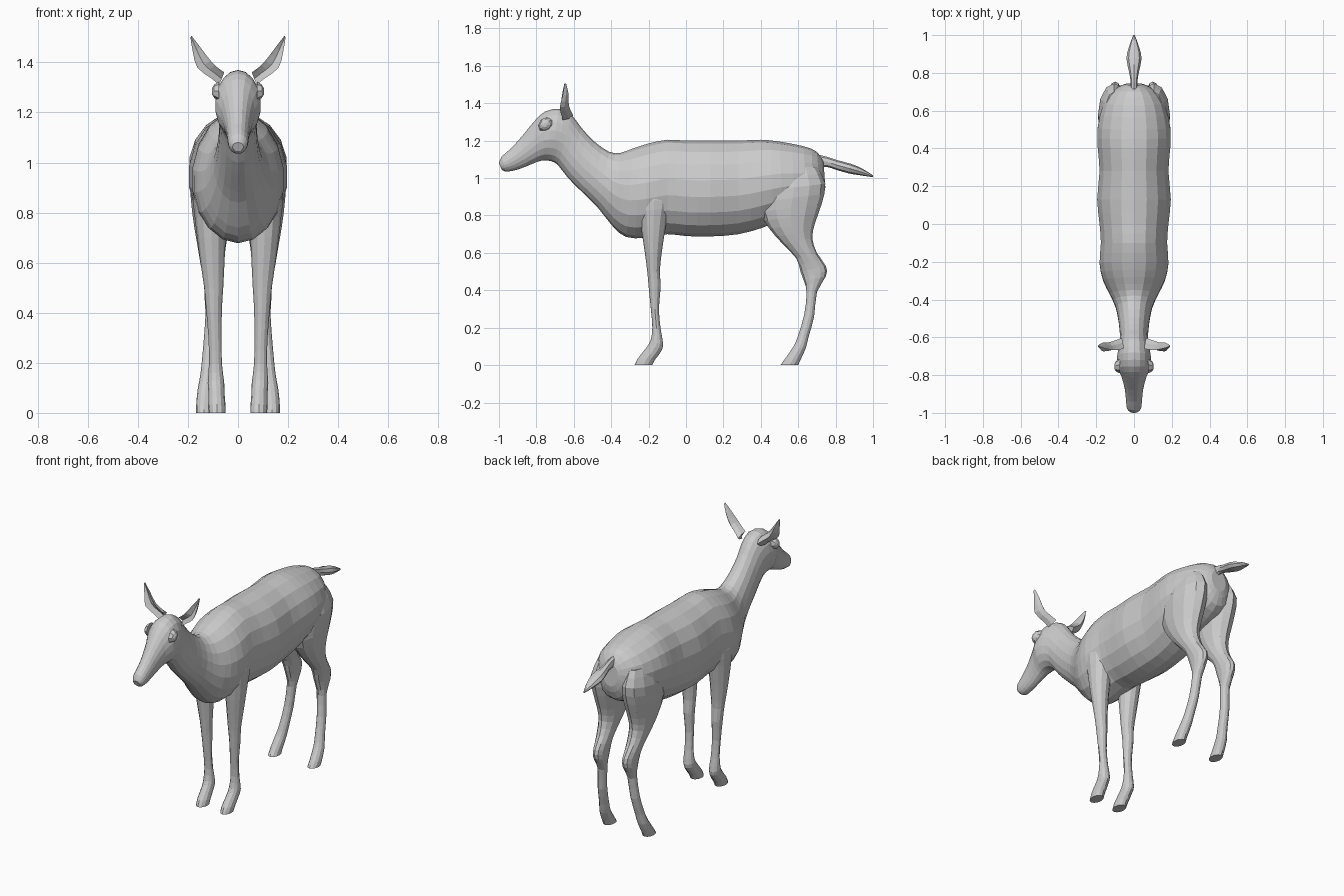
import bpy, bmesh, math
from mathutils import Vector


def smooth_path(rings, steps):
    """Catmull-Rom interpolation of rings given as flat number tuples."""
    out = []
    for i in range(len(rings) - 1):
        a, b = rings[max(i - 1, 0)], rings[i]
        c, d = rings[i + 1], rings[min(i + 2, len(rings) - 1)]
        for s in range(steps):
            t = s / steps
            out.append([0.5 * (2 * q + (r - p) * t + (2 * p - 5 * q + 4 * r - u) * t * t
                               + (3 * q - p - 3 * r + u) * t ** 3)
                        for p, q, r, u in zip(a, b, c, d)])
    return out + [list(rings[-1])]


def loft(name, rings, sides=12, steps=2, cup=0.0, mirror=False):
    """Each ring: edge point 1 (xyz), edge point 2 (xyz), half-thickness vector (xyz)."""
    bm = bmesh.new()
    loops = []
    for r in smooth_path(rings, steps):
        p, q, side = Vector(r[0:3]), Vector(r[3:6]), Vector(r[6:9])
        mid, half = (p + q) / 2, (p - q) / 2
        loop = []
        for k in range(sides):
            a = math.tau * k / sides
            loop.append(bm.verts.new(mid + half * math.cos(a)
                                     + side * (math.sin(a) + cup * math.sin(a) ** 2)))
        loops.append(loop)
    for a, b in zip(loops, loops[1:]):
        for k in range(sides):
            j = (k + 1) % sides
            bm.faces.new((a[k], a[j], b[j], b[k]))
    bm.faces.new(loops[0])
    bm.faces.new(loops[-1])
    bmesh.ops.recalc_face_normals(bm, faces=bm.faces)
    mesh = bpy.data.meshes.new(name)
    bm.to_mesh(mesh)
    bm.free()
    ob = bpy.data.objects.new(name, mesh)
    bpy.context.collection.objects.link(ob)
    if mirror:
        ob.modifiers.new("mirror", 'MIRROR')
    return ob


def upright(rows):
    """Rows (y1, z1, y2, z2, x centre, half width) to full rings."""
    return [(x, y1, z1, x, y2, z2, w, 0, 0) for y1, z1, y2, z2, x, w in rows]


# Torso, neck and head: back line point, belly line point, half width
trunk = [
    (.735, 1.09, .745, .95, .05), (.70, 1.14, .72, .87, .11),
    (.63, 1.17, .64, .82, .165), (.50, 1.195, .52, .78, .195),
    (.40, 1.205, .41, .735, .195), (.28, 1.20, .28, .70, .185),
    (.13, 1.20, .13, .688, .198), (0, 1.20, 0, .69, .185),
    (-.10, 1.205, -.10, .70, .178), (-.20, 1.185, -.22, .68, .185),
    (-.28, 1.16, -.32, .685, .165), (-.35, 1.135, -.39, .74, .13),
    (-.41, 1.14, -.47, .84, .098), (-.49, 1.195, -.55, .92, .082),
    (-.56, 1.27, -.63, 1.0, .075), (-.61, 1.335, -.685, 1.07, .08),
    (-.68, 1.37, -.72, 1.09, .09), (-.755, 1.355, -.76, 1.095, .09),
    (-.81, 1.305, -.80, 1.085, .068), (-.88, 1.22, -.86, 1.06, .05),
    (-.94, 1.155, -.92, 1.04, .043), (-.985, 1.115, -.965, 1.035, .038),
    (-1.0, 1.08, -.985, 1.045, .022)]
loft("body_and_head", upright([(a, b, c, d, 0, w) for a, b, c, d, w in trunk]), sides=18)

# Front legs: front edge, back edge, x centre, half width
loft("front_legs", upright([
    (-.24, 1.0, -.08, 1.0, .11, .05), (-.26, .88, -.08, .88, .11, .07),
    (-.245, .78, -.10, .79, .107, .066), (-.235, .70, -.115, .70, .106, .057),
    (-.22, .60, -.13, .60, .102, .048), (-.207, .50, -.14, .50, .097, .038),
    (-.20, .42, -.135, .42, .096, .032), (-.188, .30, -.145, .30, .092, .026),
    (-.18, .20, -.135, .19, .09, .026), (-.19, .13, -.122, .11, .088, .033),
    (-.215, .09, -.135, .07, .086, .032), (-.258, .035, -.165, .03, .084, .034),
    (-.275, 0, -.18, 0, .083, .033)]), mirror=True)

# Hind legs with thighs
loft("hind_legs", upright([
    (.45, 1.06, .70, 1.06, .105, .05), (.41, .93, .745, .97, .105, .085),
    (.40, .82, .725, .86, .105, .082), (.445, .73, .69, .76, .105, .070),
    (.52, .645, .675, .68, .105, .056), (.59, .57, .70, .60, .103, .045),
    (.612, .50, .748, .53, .10, .036), (.63, .45, .748, .475, .10, .034),
    (.645, .39, .70, .39, .102, .028), (.632, .27, .685, .26, .112, .027),
    (.60, .16, .655, .15, .122, .028), (.575, .10, .64, .09, .13, .031),
    (.53, .035, .613, .03, .135, .032), (.505, 0, .60, 0, .135, .032)]), mirror=True)

# Tail
loft("tail", upright([
    (.69, 1.13, .69, 1.05, 0, .022), (.75, 1.115, .75, 1.06, 0, .018),
    (.81, 1.095, .80, 1.045, 0, .026), (.88, 1.077, .87, 1.025, 0, .04),
    (.94, 1.052, .93, 1.015, 0, .028), (1.0, 1.015, 1.0, 1.005, 0, .004)]), sides=8)

# Cupped ears: inner edge, outer edge, thickness
loft("ears", [
    (.055, -.66, 1.36, .075, -.66, 1.31, 0, .018, 0),
    (.08, -.665, 1.378, .105, -.665, 1.335, 0, .016, 0),
    (.108, -.668, 1.405, .162, -.675, 1.378, 0, .014, 0),
    (.15, -.66, 1.46, .18, -.66, 1.44, 0, .010, 0),
    (.186, -.65, 1.507, .19, -.65, 1.50, 0, .003, 0)],
    sides=8, cup=2.2, mirror=True)

# Eyes with brow bulge
loft("eyes", [
    (.075, -.745, 1.325, .075, -.755, 1.245, 0, .04, 0),
    (.095, -.75, 1.312, .095, -.757, 1.258, 0, .028, 0),
    (.104, -.753, 1.295, .104, -.757, 1.272, 0, .012, 0)],
    sides=8, steps=1, mirror=True)
